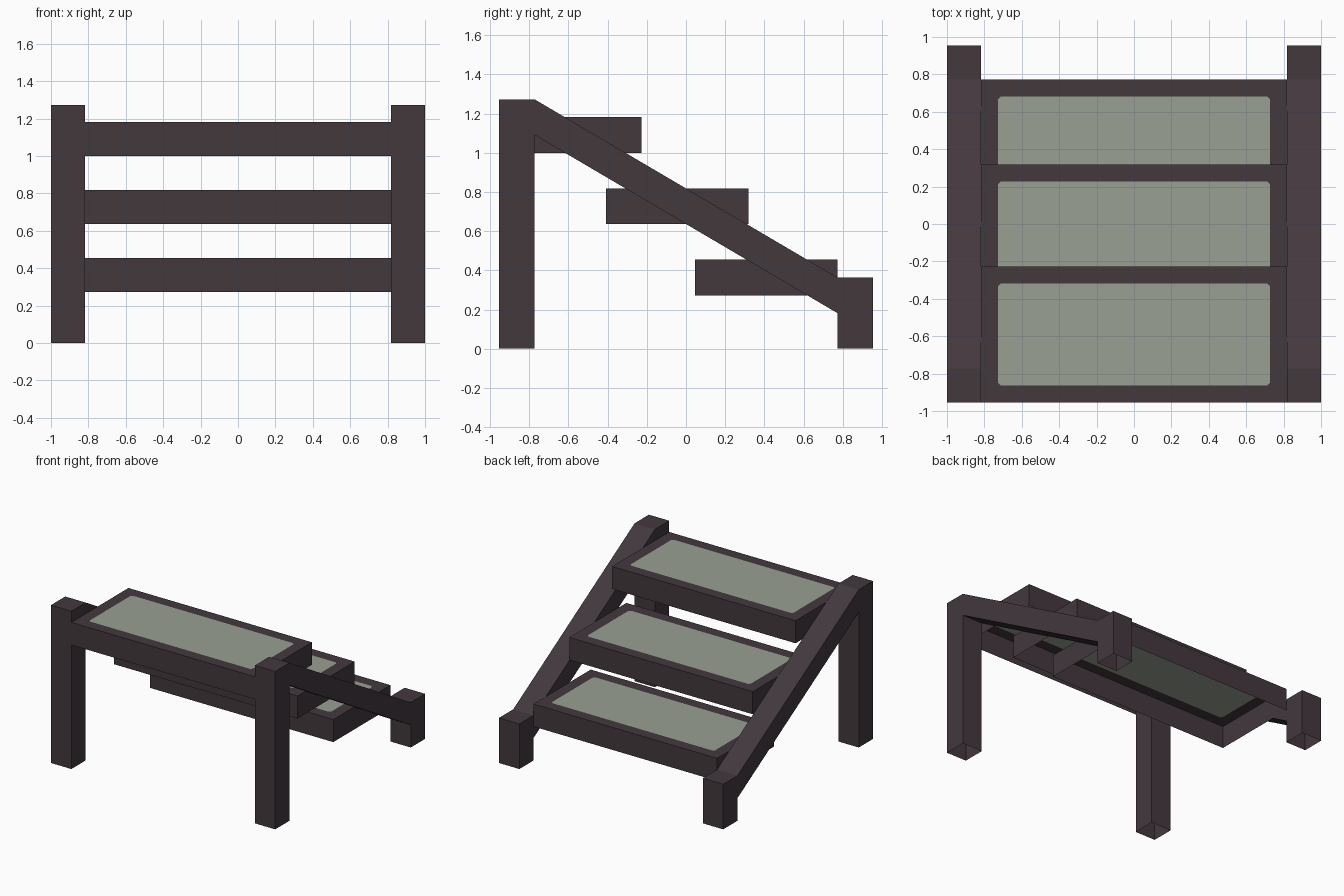
import bpy, bmesh

if "Cube" in bpy.data.objects:
    bpy.data.objects.remove(bpy.data.objects["Cube"])

U = 1 / 11  # module: every size is a multiple of this


def material(name, rgb):
    m = bpy.data.materials.new(name)
    m.diffuse_color = (*rgb, 1)
    m.use_nodes = True
    m.node_tree.nodes["Principled BSDF"].inputs["Base Color"].default_value = m.diffuse_color
    return m


dark = material("dark frame", (0.056, 0.040, 0.048))
pad = material("grey green pad", (0.320, 0.350, 0.297))


def finish(bm, name):
    me = bpy.data.meshes.new(name)
    bm.to_mesh(me)
    bm.free()
    me.materials.append(dark)
    me.materials.append(pad)
    ob = bpy.data.objects.new(name, me)
    bpy.context.collection.objects.link(ob)
    return ob


# Side rails: tall leg, sloping beam and short leg in one profile (y, z)
PROFILE = [(-10.5, 0), (-10.5, 14), (-8.5, 14), (8.5, 4), (10.5, 4),
           (10.5, 0), (8.5, 0), (8.5, 2), (-8.5, 12), (-8.5, 0)]


def rail(name, x0):
    bm = bmesh.new()
    vs = [bm.verts.new((x0 * U, y * U, z * U)) for y, z in PROFILE]
    face = bm.faces.new(vs)
    ext = bmesh.ops.extrude_face_region(bm, geom=[face], use_keep_orig=True)
    moved = [g for g in ext["geom"] if isinstance(g, bmesh.types.BMVert)]
    bmesh.ops.translate(bm, verts=moved, vec=(2 * U, 0, 0))
    bmesh.ops.recalc_face_normals(bm, faces=bm.faces)
    # the feet are open underneath
    feet = [f for f in bm.faces if all(v.co.z < 1e-4 for v in f.verts)]
    bmesh.ops.delete(bm, geom=feet, context='FACES_ONLY')
    finish(bm, name)


rail("left_rail", -11)
rail("right_rail", 9)


# Treads: boxes open underneath, with an inset pad with clipped corners on top
def tread(name, y0, z0):
    bm = bmesh.new()
    bmesh.ops.create_cube(bm, size=1)
    for v in bm.verts:
        v.co = (v.co.x * 18 * U, (y0 + 4 + v.co.y * 8) * U, (z0 + 1 + v.co.z * 2) * U)
    bm.normal_update()
    bottom = [f for f in bm.faces if f.normal.z < -0.9]
    bmesh.ops.delete(bm, geom=bottom, context='FACES_ONLY')
    top = next(f for f in bm.faces if f.normal.z > 0.9)
    bmesh.ops.inset_region(bm, faces=[top], thickness=U, use_even_offset=True)
    bmesh.ops.bevel(bm, geom=list(top.verts), offset=0.015, segments=1,
                    affect='VERTICES')
    bm.normal_update()
    tops = [f for f in bm.faces if f.normal.z > 0.9]
    for f in bm.faces:
        f.material_index = 0
    max(tops, key=lambda f: f.calc_area()).material_index = 1
    finish(bm, name)


tread("upper_tread", -10.5, 11)
tread("middle_tread", -4.5, 7)
tread("lower_tread", 0.5, 3)
